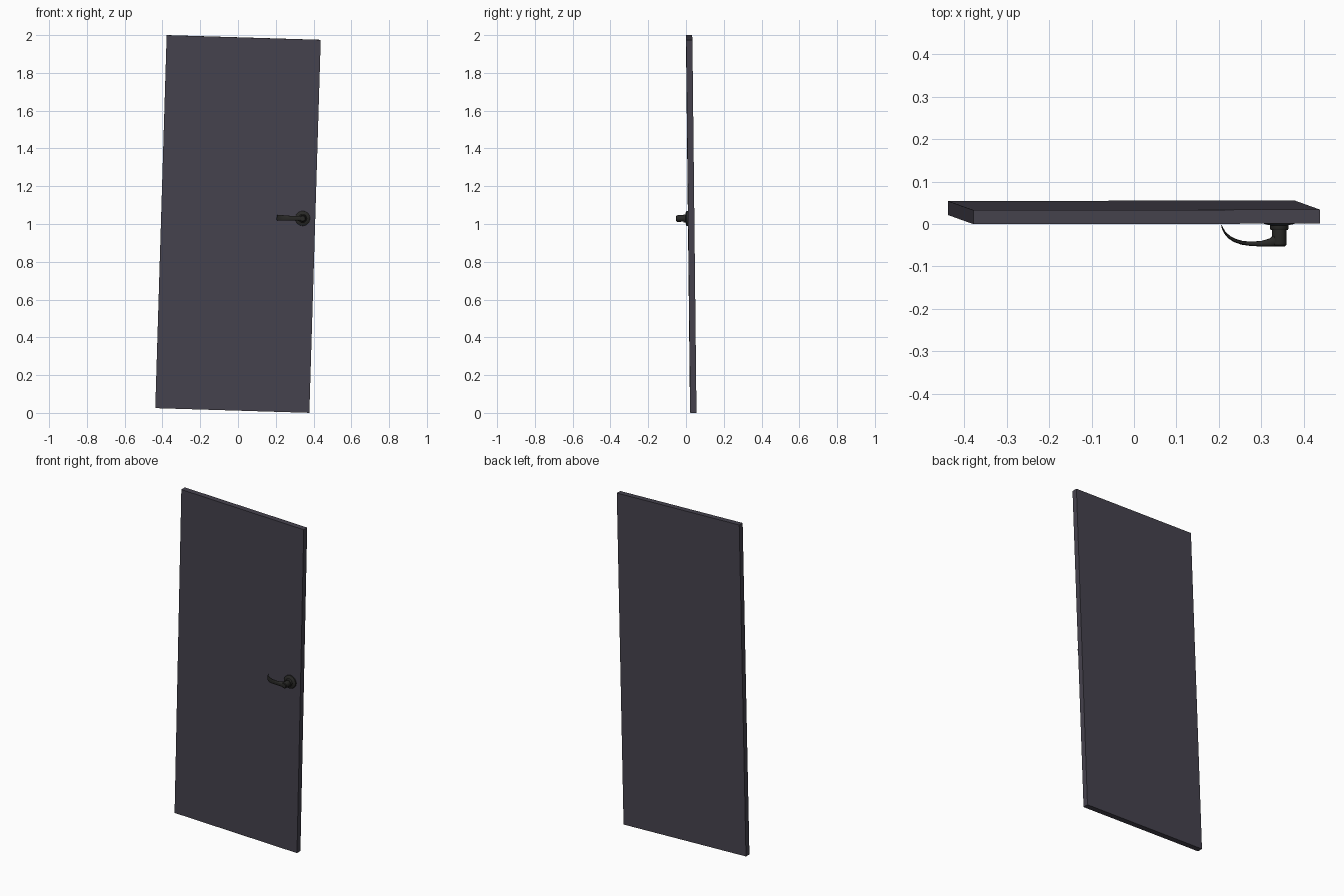
import bpy, bmesh, math
from mathutils import Matrix, Vector

if "Cube" in bpy.data.objects:
    bpy.data.objects.remove(bpy.data.objects["Cube"])

# Door frame: origin at the centre of the front face, leaning slightly
LEAN = (Matrix.Translation((0, 0.011, 1.0))
        @ Matrix.Rotation(0.0015, 4, 'Z')
        @ Matrix.Rotation(0.011, 4, 'X')
        @ Matrix.Rotation(0.0305, 4, 'Y'))
HUB = Vector((0.341, 0, 0.04))
W, T, H = 0.816, 0.033, 1.9755


def material(name, colour):
    m = bpy.data.materials.new(name)
    m.diffuse_color = (*colour, 1)
    m.use_nodes = True
    m.node_tree.nodes["Principled BSDF"].inputs["Base Color"].default_value = m.diffuse_color
    return m


def finish(name, bm, mat, smooth=None):
    bmesh.ops.recalc_face_normals(bm, faces=bm.faces)
    bm.transform(LEAN)
    me = bpy.data.meshes.new(name)
    bm.to_mesh(me)
    bm.free()
    me.materials.append(mat)
    ob = bpy.data.objects.new(name, me)
    bpy.context.collection.objects.link(ob)
    if smooth:
        bpy.ops.object.select_all(action='DESELECT')
        ob.select_set(True)
        bpy.context.view_layer.objects.active = ob
        bpy.ops.object.shade_smooth_by_angle(angle=math.radians(smooth))


def loft(name, rings, mat):
    """Skin a list of closed rings and cap both ends."""
    bm = bmesh.new()
    loops = [[bm.verts.new(p) for p in r] for r in rings]
    n = len(loops[0])
    for a, b in zip(loops, loops[1:]):
        for i in range(n):
            j = (i + 1) % n
            bm.faces.new((a[i], a[j], b[j], b[i]))
    bm.faces.new(loops[0])
    bm.faces.new(loops[-1])
    finish(name, bm, mat, 35)


def lathe(name, profile, mat, n=40):
    """Turn (radius, depth) pairs about the spindle axis."""
    loft(name, [[HUB + Vector((r * math.cos(2 * math.pi * i / n), y,
                               r * math.sin(2 * math.pi * i / n))) for i in range(n)]
                for r, y in profile], mat)


panel_mat = material("door_paint", (0.06, 0.055, 0.075))
metal = material("dark_metal", (0.022, 0.022, 0.02))

# Door panel
bm = bmesh.new()
bmesh.ops.create_cube(bm, size=1)
bm.transform(Matrix.Translation((0, T / 2, 0)) @ Matrix.Diagonal((W, T, H, 1)))
finish("door_panel", bm, panel_mat)

# Round plate and stepped collar
lathe("handle_rose", [(0.039, 0.002), (0.039, -0.008), (0.036, -0.011), (0.022, -0.014),
                      (0.022, -0.022), (0.020, -0.025), (0.012, -0.025)], metal)

# Spindle hub
lathe("handle_hub", [(0.017, -0.02), (0.0175, -0.055), (0.0165, -0.061),
                     (0.013, -0.0638), (0.006, -0.0642)], metal)

# Lever blade: outer x, y, inner x, y, half height
stations = [(0.008, -0.0640, 0.008, -0.044, 0.014),
            (-0.014, -0.0645, -0.012, -0.036, 0.014),
            (-0.026, -0.0645, -0.022, -0.045, 0.0125),
            (-0.045, -0.0640, -0.042, -0.051, 0.012),
            (-0.070, -0.0625, -0.066, -0.0525, 0.0125),
            (-0.090, -0.0595, -0.086, -0.051, 0.0135),
            (-0.108, -0.0530, -0.103, -0.046, 0.0145),
            (-0.121, -0.0440, -0.116, -0.039, 0.015),
            (-0.130, -0.0330, -0.126, -0.030, 0.015),
            (-0.135, -0.0220, -0.132, -0.021, 0.0145),
            (-0.137, -0.0140, -0.1355, -0.014, 0.013)]


def blade_ring(ox, oy, ix, iy, h, n=20):
    outer, inner = Vector((ox, oy, 0)), Vector((ix, iy, 0))
    mid, half = (outer + inner) / 2, (outer - inner) / 2
    ring = []
    for i in range(n):
        c, s = math.cos(2 * math.pi * i / n), math.sin(2 * math.pi * i / n)
        c, s = (math.copysign(abs(v) ** 0.7, v) for v in (c, s))
        ring.append(HUB + mid + half * c + Vector((0, 0, h * s)))
    return ring


loft("handle_lever", [blade_ring(*s) for s in stations], metal)
